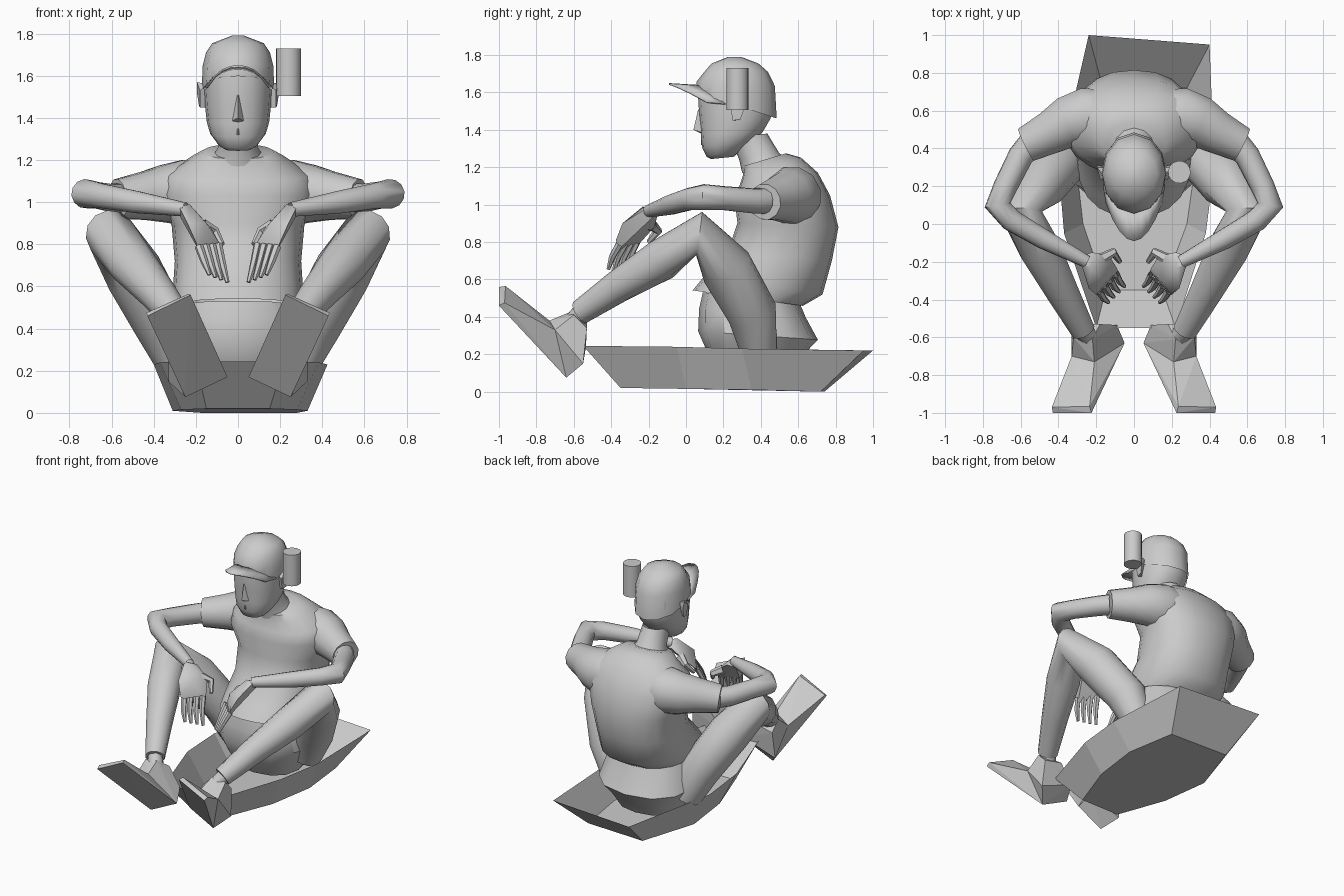
import bpy, bmesh, math
from mathutils import Vector

grey = bpy.data.materials.new("plain_grey")
grey.diffuse_color = (0.6, 0.6, 0.6, 1)


def finish(name, bm, smooth=None):
    """Turn a bmesh into a named object, smooth below the given angle."""
    bmesh.ops.recalc_face_normals(bm, faces=bm.faces)
    me = bpy.data.meshes.new(name)
    bm.to_mesh(me)
    bm.free()
    me.materials.append(grey)
    ob = bpy.data.objects.new(name, me)
    bpy.context.collection.objects.link(ob)
    if smooth:
        bpy.ops.object.select_all(action='DESELECT')
        ob.select_set(True)
        bpy.context.view_layer.objects.active = ob
        bpy.ops.object.shade_smooth_by_angle(angle=math.radians(smooth))
    return ob


def skin(name, rings, smooth=None, caps=(True, True)):
    """Bridge closed rings of points into a skin."""
    bm = bmesh.new()
    loops = [[bm.verts.new(p) for p in ring] for ring in rings]
    n = len(loops[0])
    for a, b in zip(loops, loops[1:]):
        for i in range(n):
            j = (i + 1) % n
            bm.faces.new((a[i], a[j], b[j], b[i]))
    if caps[0]:
        bm.faces.new(loops[0])
    if caps[1]:
        bm.faces.new(loops[-1])
    return finish(name, bm, smooth)


def loft(name, levels, n=16, power=1.0, smooth=50, caps=(True, True)):
    """Stack ovals given as (z, y centre, x radius, y radius, slope)."""
    rings = []
    for z, cy, rx, ry, slope in levels:
        ring = []
        for i in range(n):
            a = 2 * math.pi * i / n
            c, s = math.cos(a), math.sin(a)
            dx = math.copysign(abs(c) ** power, c) * rx
            dy = math.copysign(abs(s) ** power, s) * ry
            ring.append((dx, cy + dy, z + dy * slope))
        rings.append(ring)
    return skin(name, rings, smooth, caps)


def tube(name, path, side=1, n=12, smooth=50, caps=(True, True)):
    """Sweep circles along (x, y, z, radius) points with mitred bends."""
    pts = [Vector((p[0] * side, p[1], p[2])) for p in path]
    dirs = [(b - a).normalized() for a, b in zip(pts, pts[1:])]
    rings, u, last = [], None, None
    for i, p in enumerate(pts):
        t = (dirs[max(i - 1, 0)] + dirs[min(i, len(dirs) - 1)]).normalized()
        if u is None:
            u = t.orthogonal().normalized()
        else:
            u = last.rotation_difference(t) @ u
        last, v, r = t, t.cross(u), path[i][3]
        rings.append([p + r * (math.cos(a) * u + math.sin(a) * v)
                      for a in (2 * math.pi * k / n for k in range(n))])
    return skin(name, rings, smooth, caps)


def hull(name, pts, side=1, smooth=None):
    bm = bmesh.new()
    for x, y, z in pts:
        bm.verts.new((x * side, y, z))
    bmesh.ops.convex_hull(bm, input=bm.verts)
    loose = [v for v in bm.verts if not v.link_faces]
    bmesh.ops.delete(bm, geom=loose, context='VERTS')
    return finish(name, bm, smooth)


# Open faceted boat
rim = [(-.24, 1, .22), (.40, .95, .22), (.425, .3, .23), (.38, -.05, .24),
       (.22, -.55, .245), (-.2, -.55, .245), (-.37, -.05, .24), (-.4, .3, .23)]
floor = [(-.17, .74, 0), (.28, .72, 0), (.33, .35, .01), (.28, 0, .015),
         (.15, -.35, .02), (-.15, -.35, .02), (-.27, 0, .015), (-.31, .35, .01)]
skin("boat", [floor, rim], caps=(True, False))

# Shirt body, following the hunched back
loft("shirt", [
    (.50, .33, .30, .295, -.14),
    (.57, .415, .31, .315, -.16),
    (.72, .50, .30, .28, -.07),
    (.89, .545, .315, .27, -.04),
    (1.04, .515, .37, .255, .04),
    (1.135, .495, .34, .21, .17),
    (1.205, .46, .225, .155, .3),
    (1.24, .42, .165, .115, .3)], n=20, power=.88, caps=(False, True))

# Seat of the trousers
loft("pelvis", [
    (.10, .38, .22, .20, 0),
    (.22, .38, .30, .27, 0),
    (.30, .385, .345, .32, -.07),
    (.42, .355, .32, .285, -.08),
    (.50, .35, .29, .26, -.12)], n=12, power=.85, smooth=35, caps=(True, False))

# Neck and head
loft("neck", [
    (1.20, .42, .13, .12, .25),
    (1.26, .39, .095, .105, .2),
    (1.37, .335, .09, .10, .1)], n=12, caps=(False, False))
loft("head", [
    (1.25, .195, .06, .06, .1),
    (1.275, .205, .095, .095, .2),
    (1.325, .225, .132, .14, .12),
    (1.38, .245, .148, .165, .05),
    (1.46, .262, .157, .19, 0),
    (1.55, .265, .163, .20, -.1),
    (1.61, .265, .163, .195, -.1)], n=16, power=.9, caps=(True, False))
hull("nose", [(0, .065, 1.51), (.014, .085, 1.50), (-.014, .085, 1.50), (0, .04, 1.40),
              (.028, .085, 1.385), (-.028, .085, 1.385), (0, .09, 1.375)], smooth=60)
hull("lips", [(-.045, .115, 1.335), (.045, .115, 1.335), (0, .08, 1.35),
              (0, .08, 1.32), (0, .12, 1.30), (0, .12, 1.36)], smooth=60)
hull("chin", [(-.04, .16, 1.255), (.04, .16, 1.255), (-.035, .13, 1.255),
              (.035, .13, 1.255), (-.04, .125, 1.295), (.04, .125, 1.295)], smooth=50)

# Cap with curved brim
loft("cap", [
    (1.53, .27, .172, .215, -.32),
    (1.645, .265, .168, .21, -.05),
    (1.71, .268, .152, .17, 0),
    (1.755, .262, .122, .125, 0),
    (1.79, .26, .03, .035, 0)], n=12, smooth=60, caps=(False, True))
bm = bmesh.new()
rows = []
for i in range(9):
    u = i / 4 - 1
    q = u * u
    drop = q ** 1.2
    rows.append([bm.verts.new((.165 * u, .07 + .14 * q, 1.64 - .10 * drop)),
                 bm.verts.new((.15 * u, -.09 + .20 * q, 1.65 - .10 * drop))])
for a, b in zip(rows, rows[1:]):
    bm.faces.new((a[0], a[1], b[1], b[0]))
brim = finish("cap_brim", bm, 50)
thick = brim.modifiers.new("thickness", 'SOLIDIFY')
thick.thickness = .01

# Can beside the cap
tube("can", [(.24, .275, 1.505, .06), (.24, .275, 1.73, .06)], n=14)

for side, tag in ((1, "right"), (-1, "left")):
    # Ear
    hull(tag + "_ear", [(.15, .24, 1.56), (.15, .26, 1.45), (.15, .30, 1.56),
                        (.18, .235, 1.53), (.18, .25, 1.45), (.195, .30, 1.57),
                        (.195, .315, 1.52), (.185, .29, 1.455)], side, 50)

    # Sleeve and bare arm
    tube(tag + "_sleeve", [(.20, .565, 1.045, .155), (.26, .565, 1.045, .16),
                           (.35, .54, 1.04, .14), (.44, .485, 1.03, .118),
                           (.57, .42, 1.015, .097)], side, caps=(False, True))
    tube(tag + "_arm", [(.55, .42, 1.02, .07), (.60, .36, 1.02, .068),
                        (.68, .20, 1.035, .064), (.722, .10, 1.04, .07),
                        (.65, .02, 1.03, .06), (.48, -.08, 1.0, .054),
                        (.25, -.20, .965, .034)], side, caps=(False, False))

    # Hand, fingers and thumb
    hull(tag + "_hand", [(.28, -.21, .98), (.23, -.23, .99), (.28, -.17, .94),
                         (.22, -.15, .95), (.24, -.34, .90), (.20, -.375, .81),
                         (.18, -.36, .76), (.085, -.25, .79), (.09, -.235, .81),
                         (.13, -.17, .88), (.15, -.31, .90)], side, 50)
    for k in range(4):
        f = k / 3
        tube(f"{tag}_finger_{k + 1}", [
            (.185 - .09 * f, -.355 + .09 * f, .79 + .01 * f, .021),
            (.16 - .085 * f, -.395 + .09 * f, .72 - .01 * f, .018),
            (.135 - .085 * f, -.415 + .085 * f, .655 - .035 * f, .010)],
            side, n=6, caps=(False, True))
    tube(tag + "_thumb", [(.17, -.185, .89, .032), (.11, -.15, .86, .024),
                          (.075, -.20, .80, .013)], side, n=6, caps=(False, True))

    # Bent trouser leg
    tube(tag + "_leg", [(.28, .39, .22, .10), (.36, .355, .42, .135),
                        (.495, .215, .665, .142), (.605, .07, .845, .118),
                        (.50, -.13, .705, .112), (.38, -.36, .565, .088),
                        (.27, -.565, .425, .066)], side, caps=(False, True))
    tube(tag + "_ankle", [(.275, -.555, .43, .05), (.24, -.60, .37, .055)],
         side, n=8, caps=(False, False))

    # Shoe: flat sole, toe wedge and heel block
    instep = [(.33, -.70, .33), (.21, -.73, .38)]
    hull(tag + "_shoe_toe", [(.43, -1, .46), (.225, -1, .56), (.05, -.63, .17),
                             (.25, -.64, .075), (.435, -.97, .475),
                             (.235, -.965, .565)] + instep, side)
    hull(tag + "_shoe_heel", [(.05, -.63, .17), (.25, -.64, .075), (.33, -.55, .15),
                              (.09, -.535, .24), (.32, -.53, .34), (.18, -.53, .37),
                              (.32, -.60, .41), (.22, -.61, .43)] + instep, side)
